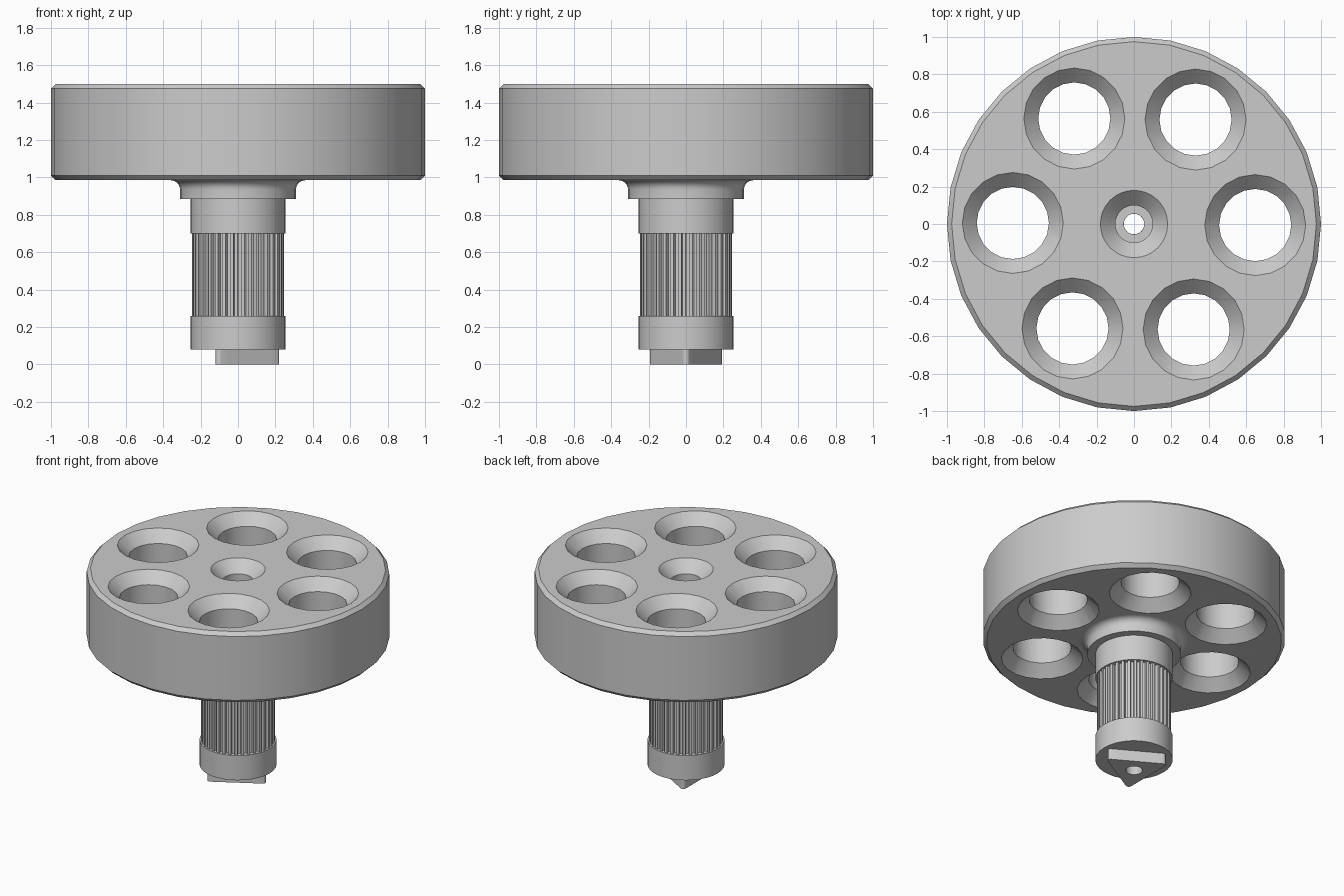
import bpy, bmesh
from math import sin, cos, pi, radians, hypot
from mathutils import Vector

old = bpy.data.objects.get("Cube")
if old:
    bpy.data.objects.remove(old)

steel = bpy.data.materials.new("plain grey metal")
steel.use_nodes = True
grey = (0.6, 0.6, 0.6, 1)
steel.diffuse_color = grey
steel.node_tree.nodes["Principled BSDF"].inputs["Base Color"].default_value = grey

BORE = 0.055
TOP, BOTTOM = 1.5, 0.985


def circle(r, n, cx=0, cy=0):
    return [(cx + r * cos(2 * pi * i / n), cy + r * sin(2 * pi * i / n)) for i in range(n)]


def loft(bm, rings, closed):
    """Join rings of (outline, z) with quads; close into a loop or cap both ends."""
    loops = [[bm.verts.new((x, y, z)) for x, y in pts] for pts, z in rings]
    n = len(loops[0])
    pairs = list(zip(loops, loops[1:]))
    if closed:
        pairs.append((loops[-1], loops[0]))
    else:
        bm.faces.new(loops[0])
        bm.faces.new(loops[-1])
    for a, b in pairs:
        for i in range(n):
            j = (i + 1) % n
            bm.faces.new((a[i], a[j], b[j], b[i]))


def finish(name, bm):
    bmesh.ops.recalc_face_normals(bm, faces=bm.faces[:])
    mesh = bpy.data.meshes.new(name)
    bm.to_mesh(mesh)
    bm.free()
    mesh.materials.append(steel)
    obj = bpy.data.objects.new(name, mesh)
    bpy.context.collection.objects.link(obj)
    return obj


def bored_prism(name, outline, z0, z1):
    """Upright prism of an outline with the round bore through it."""
    inner = [(x * BORE / hypot(x, y), y * BORE / hypot(x, y)) for x, y in outline]
    bm = bmesh.new()
    loft(bm, [(outline, z0), (outline, z1), (inner, z1), (inner, z0)], True)
    return finish(name, bm)


# Wheel with chamfered rim, filleted hub flange, shoulder and stepped bore
fillet = [(0.36 - 0.05 * sin(a), 0.935 + 0.05 * cos(a))
          for a in [radians(15 * i) for i in range(7)]]
profile = ([(0.18, TOP), (0.975, TOP), (1, TOP - 0.025), (1, BOTTOM + 0.025), (0.975, BOTTOM)]
           + fillet
           + [(0.31, 0.885), (0.255, 0.885), (0.255, 0.7), (BORE, 0.7),
              (BORE, 0.9), (0.1, 0.9), (0.1, TOP - 0.08)])
bm = bmesh.new()
loft(bm, [(circle(r, 32), z) for r, z in profile], True)
wheel = finish("wheel_and_hub", bm)

# Six holes countersunk on both sides
bm = bmesh.new()
for k in range(6):
    a = radians(60 * k - 0.5)
    cx, cy = 0.648 * cos(a), 0.648 * sin(a)
    steps = [(0.29, TOP + 0.02), (0.193, TOP - 0.077),
             (0.193, BOTTOM + 0.077), (0.29, BOTTOM - 0.02)]
    loft(bm, [(circle(r, 20, cx, cy), z) for r, z in steps], False)
cutter = finish("hole_cutter", bm)
cutter.hide_render = True
cut = wheel.modifiers.new("holes", "BOOLEAN")
cut.operation = "DIFFERENCE"
cut.solver = "EXACT"
cut.object = cutter
bpy.context.view_layer.objects.active = wheel
bpy.ops.object.modifier_apply(modifier=cut.name)
bpy.data.objects.remove(cutter)

# Splined shaft
TEETH = 36
outline = []
for i in range(TEETH):
    for r, f in ((0.222, -0.5), (0.222, -0.08), (0.245, 0.0), (0.245, 0.42)):
        a = 2 * pi * (i + f) / TEETH
        outline.append((r * cos(a), r * sin(a)))
splines = bored_prism("splined_shaft", outline, 0.26, 0.7)

# Plain collar below the splines
collar = bored_prism("lower_collar", circle(0.255, 32), 0.08, 0.26)

# Three-sided drive key with rounded corners, one corner towards +x
corners = []
for k in range(3):
    mid = 2 * pi * k / 3
    for s in range(-3, 4):
        a = mid + radians(20 * s)
        corners.append(Vector((0.2 * cos(mid) + 0.02 * cos(a), 0.2 * sin(mid) + 0.02 * sin(a))))
outline = []
for i, p in enumerate(corners):
    q = corners[(i + 1) % len(corners)]
    parts = 8 if (q - p).length > 0.1 else 1
    outline += [tuple(p.lerp(q, t / parts)) for t in range(parts)]
key = bored_prism("drive_key", outline, 0, 0.08)

# Smooth shading with crisp edges
bpy.ops.object.select_all(action="DESELECT")
for obj in (wheel, splines, collar, key):
    obj.select_set(True)
bpy.context.view_layer.objects.active = wheel
bpy.ops.object.shade_smooth_by_angle(angle=radians(30))
